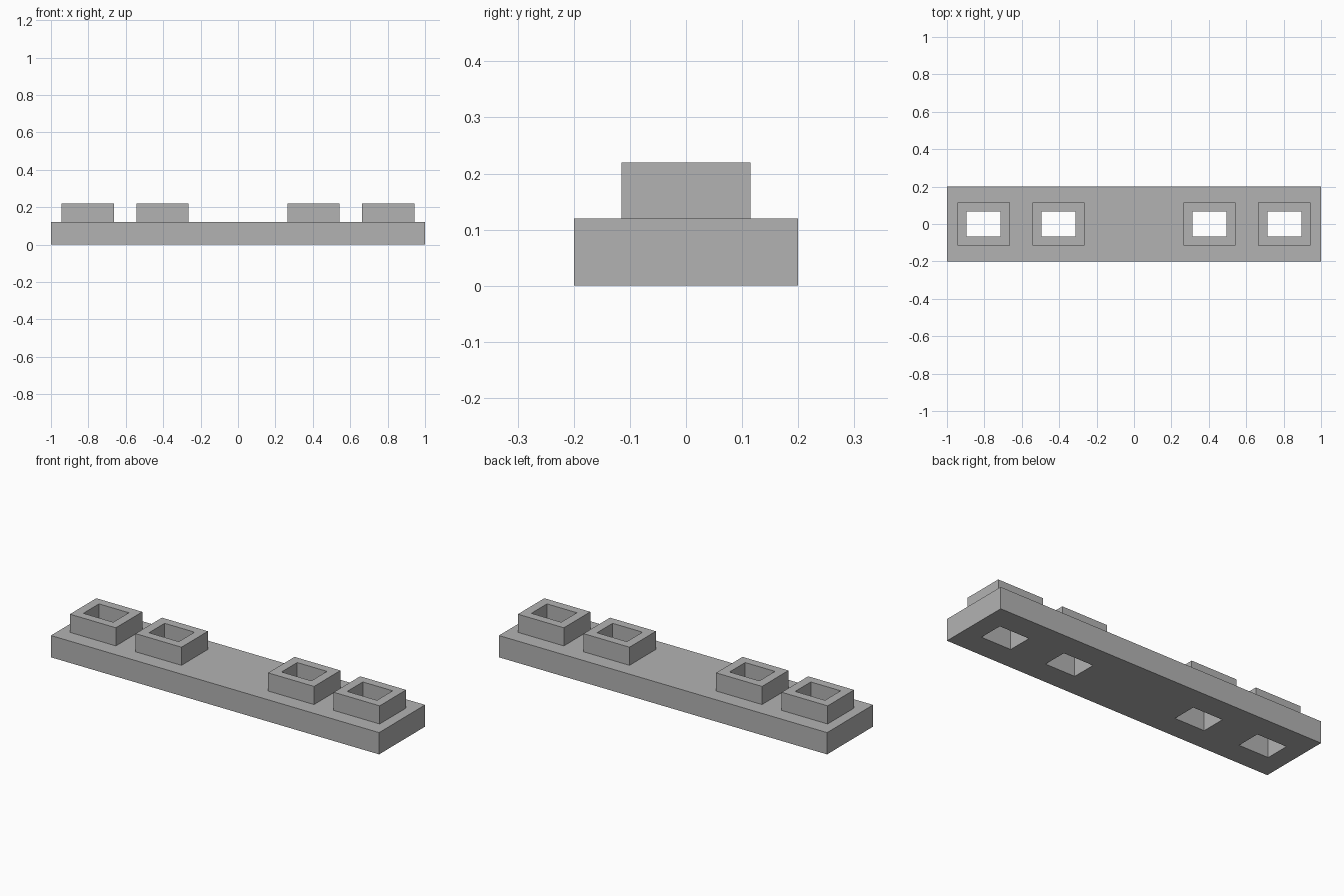
import bpy

if "Cube" in bpy.data.objects:
    bpy.data.objects.remove(bpy.data.objects["Cube"])

PLATE = (2.0, 0.4, 0.12)
COLLAR = (0.28, 0.23)
HOLE = (0.182, 0.136)
TOP = 0.22
CENTRES = [-0.804, -0.404, 0.404, 0.804]

grey = bpy.data.materials.new("plain grey")
grey.diffuse_color = (0.45, 0.45, 0.45, 1)
grey.use_nodes = True
grey.node_tree.nodes["Principled BSDF"].inputs["Base Color"].default_value = grey.diffuse_color


def box(name, x, size_x, size_y, z0, z1):
    bpy.ops.mesh.primitive_cube_add(size=1, location=(x, 0, (z0 + z1) / 2))
    ob = bpy.context.object
    ob.name = name
    ob.scale = (size_x, size_y, z1 - z0)
    bpy.ops.object.transform_apply(location=True, rotation=False, scale=True)
    ob.data.materials.append(grey)
    return ob


def combine(target, tool, operation):
    mod = target.modifiers.new(operation.lower(), 'BOOLEAN')
    mod.operation = operation
    mod.solver = 'EXACT'
    mod.object = tool
    bpy.context.view_layer.objects.active = target
    bpy.ops.object.modifier_apply(modifier=mod.name)
    bpy.data.objects.remove(tool, do_unlink=True)


# Long flat plate
plate = box("mounting_plate", 0, PLATE[0], PLATE[1], 0, PLATE[2])

for x in CENTRES:
    # Raised rectangular collar, rooted inside the plate
    combine(plate, box("collar", x, *COLLAR, 0.06, TOP), 'UNION')
    # Rectangular socket through collar and plate
    combine(plate, box("socket_cutter", x, *HOLE, -0.1, TOP + 0.1), 'DIFFERENCE')
